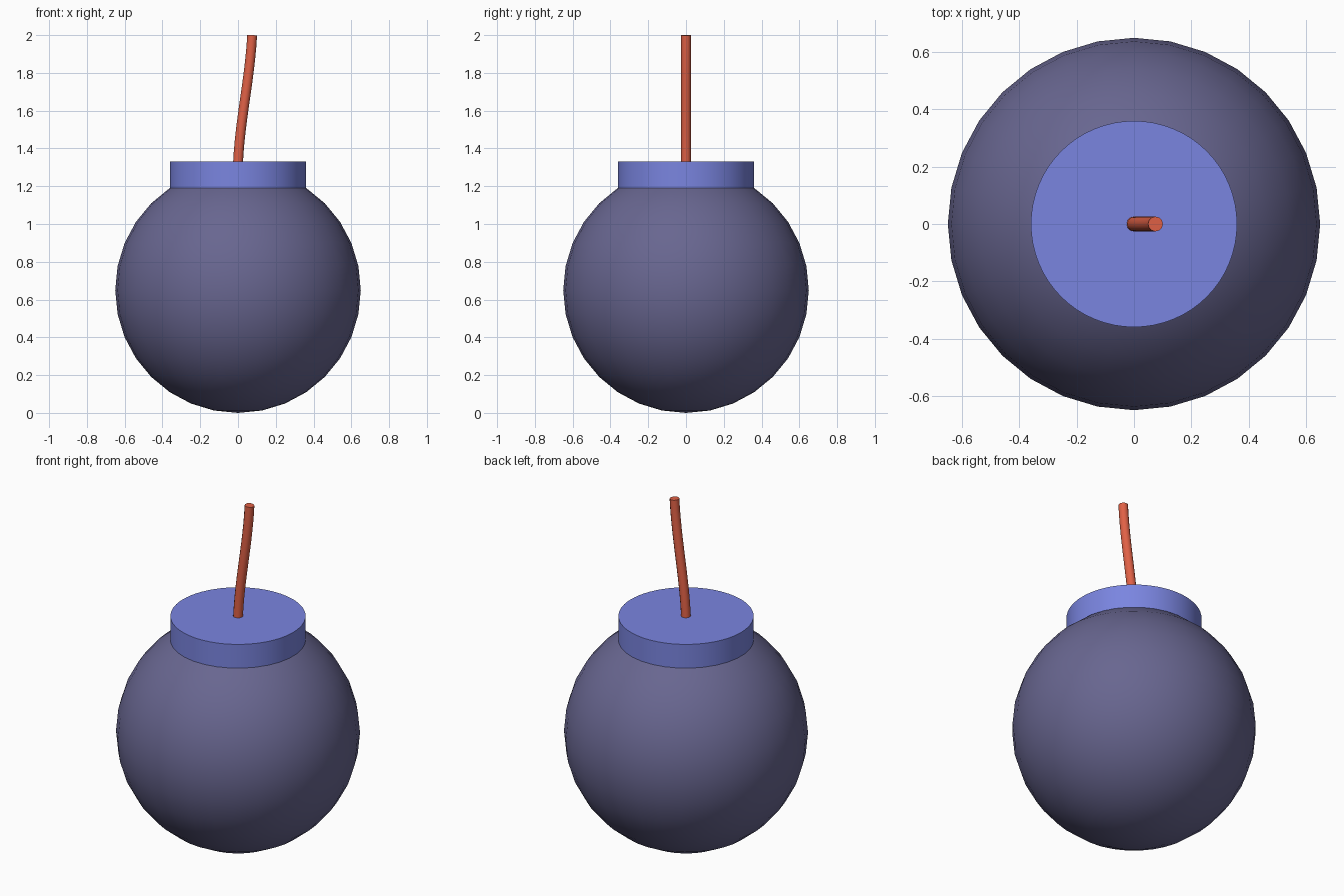
import bpy, math

if "Cube" in bpy.data.objects:
    bpy.data.objects.remove(bpy.data.objects["Cube"])


def material(name, rgb):
    # sRGB 0-255 to linear
    lin = [((c / 255 + 0.055) / 1.055) ** 2.4 for c in rgb]
    m = bpy.data.materials.new(name)
    m.diffuse_color = (*lin, 1)
    m.use_nodes = True
    m.node_tree.nodes["Principled BSDF"].inputs["Base Color"].default_value = m.diffuse_color
    return m


def finish(name, mat, angle):
    ob = bpy.context.object
    ob.name = name
    ob.data.materials.clear()
    ob.data.materials.append(mat)
    bpy.ops.object.shade_smooth_by_angle(angle=math.radians(angle))
    return ob


dark = material("dark purple grey", (104, 102, 144))
blue = material("periwinkle blue", (122, 133, 224))
red = material("brick red", (224, 97, 70))

# round body
bpy.ops.mesh.primitive_uv_sphere_add(segments=32, ring_count=16, radius=0.65,
                                     location=(0, 0, 0.65))
finish("round_body", dark, 40)

# flat collar, its underside sunk into the body
bpy.ops.mesh.primitive_cylinder_add(vertices=64, radius=0.36, depth=0.16,
                                    location=(0, 0, 1.25))
finish("collar", blue, 40)

# bent fuse: an S-curve swept with a round section
cu = bpy.data.curves.new("fuse_path", 'CURVE')
cu.dimensions = '3D'
cu.bevel_depth = 0.026
cu.bevel_resolution = 4
cu.use_fill_caps = True
cu.resolution_u = 12
sp = cu.splines.new('BEZIER')
sp.bezier_points.add(1)
path = [((0, 0, 1.32), (0, 0, 1.10), (0.01, 0, 1.55)),
        ((0.075, 0, 2.0), (0.062, 0, 1.76), (0.075, 0, 2.2))]
for p, (co, left, right) in zip(sp.bezier_points, path):
    p.handle_left_type = p.handle_right_type = 'FREE'
    p.co, p.handle_left, p.handle_right = co, left, right
fuse = bpy.data.objects.new("fuse", cu)
bpy.context.collection.objects.link(fuse)
bpy.ops.object.select_all(action='DESELECT')
fuse.select_set(True)
bpy.context.view_layer.objects.active = fuse
bpy.ops.object.convert(target='MESH')
finish("fuse", red, 50)
